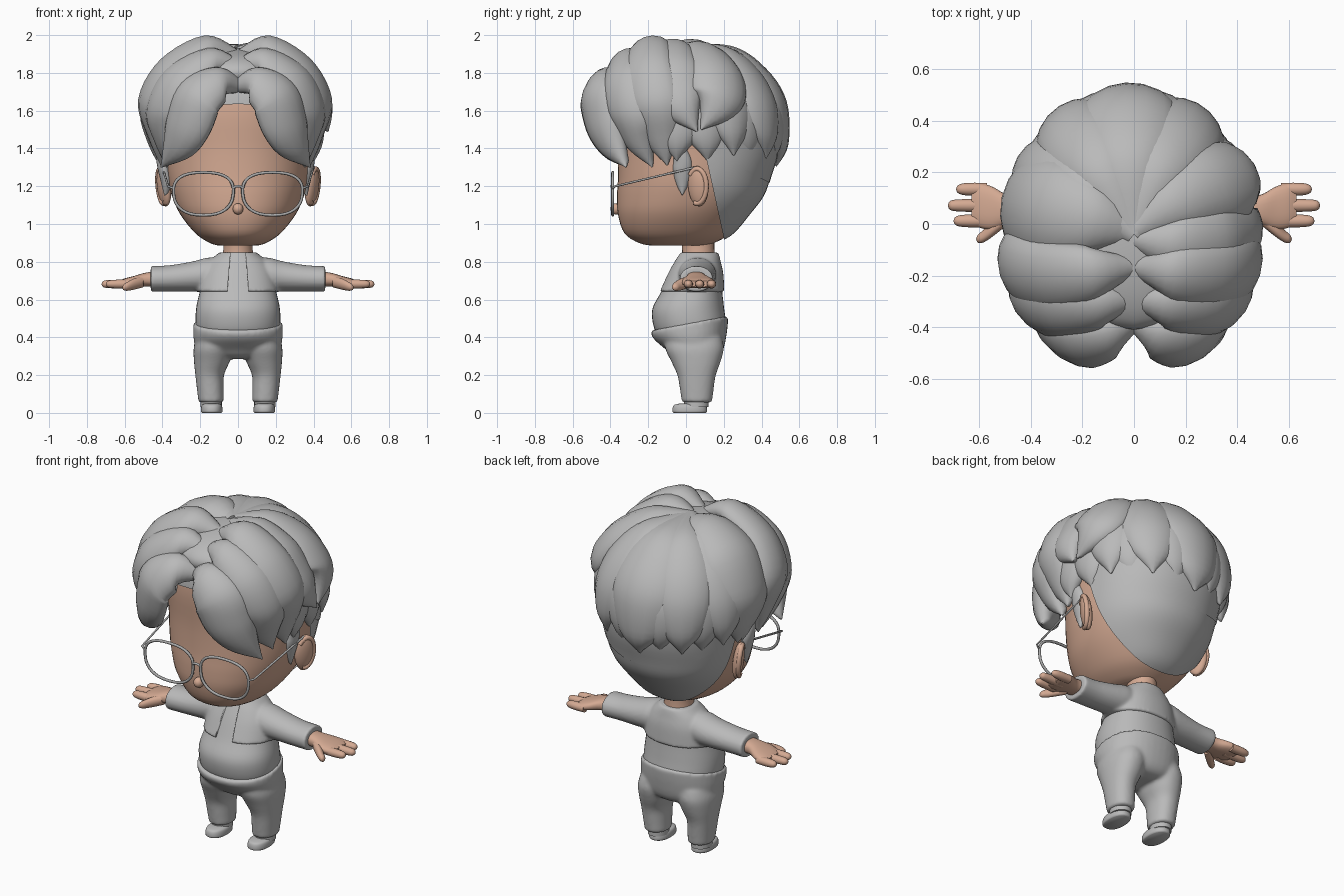
import bpy, bmesh, math
from mathutils import Vector

if "Cube" in bpy.data.objects:
    bpy.data.objects.remove(bpy.data.objects["Cube"])


def material(name, rgb):
    m = bpy.data.materials.new(name)
    m.diffuse_color = (*rgb, 1)
    m.use_nodes = True
    m.node_tree.nodes["Principled BSDF"].inputs["Base Color"].default_value = m.diffuse_color
    return m


GREY = material("soft grey", (0.49, 0.49, 0.49))
SKIN = material("warm skin", (0.66, 0.40, 0.29))
METAL = material("frame grey", (0.40, 0.40, 0.40))


def spline(pts, steps):
    """Catmull-Rom interpolation of tuples of two or more numbers."""
    pts = [Vector(p) for p in pts]
    p = [pts[0]] + pts + [pts[-1]]
    out = []
    for i in range(1, len(p) - 2):
        a, b, c, d = p[i - 1:i + 3]
        for t in (k / steps for k in range(steps)):
            out.append(0.5 * (2 * b + (c - a) * t + (2 * a - 5 * b + 4 * c - d) * t * t
                              + (3 * b - a - 3 * c + d) * t ** 3))
    return out + [pts[-1]]


def skin_rings(name, rings, mat, angle=50):
    """Skin a list of equal point rings and cap both ends."""
    bm = bmesh.new()
    vs = [[bm.verts.new(p) for p in r] for r in rings]
    n = len(vs[0])
    for a, b in zip(vs, vs[1:]):
        for i in range(n):
            bm.faces.new((a[i], a[(i + 1) % n], b[(i + 1) % n], b[i]))
    bm.faces.new(vs[0][::-1])
    bm.faces.new(vs[-1])
    bmesh.ops.recalc_face_normals(bm, faces=bm.faces[:])
    me = bpy.data.meshes.new(name)
    bm.to_mesh(me)
    bm.free()
    me.materials.append(mat)
    me.shade_smooth()
    me.set_sharp_from_angle(angle=math.radians(angle))
    ob = bpy.data.objects.new(name, me)
    bpy.context.collection.objects.link(ob)
    return ob


def loft(name, rings, mat, axis="z", n=32, p=2.0, steps=4, grow=0.0):
    """Rings are (t, centre a, centre b, radius a, radius b) across the axis."""
    out = []
    for t, ca, cb, ra, rb in spline(rings, steps):
        ring = []
        for i in range(n):
            c, s = math.cos(math.tau * i / n), math.sin(math.tau * i / n)
            a = ca + (max(ra, .002) + grow) * math.copysign(abs(c) ** (2 / p), c)
            b = cb + (max(rb, .002) + grow) * math.copysign(abs(s) ** (2 / p), s)
            ring.append((a, b, t) if axis == "z" else (t, a, b))
        out.append(ring)
    return skin_rings(name, out, mat)


def cut(ob, co, no):
    """Keep only the side the normal points to."""
    bm = bmesh.new()
    bm.from_mesh(ob.data)
    bmesh.ops.bisect_plane(bm, geom=bm.verts[:] + bm.edges[:] + bm.faces[:], plane_co=co, plane_no=no, clear_inner=True)
    bm.to_mesh(ob.data)
    bm.free()


def fuse(name, parts, smooth):
    """Merge overlapping cloth parts into one soft surface."""
    bm = bmesh.new()
    for ob in parts:
        bm.from_mesh(ob.data)
        if ob != parts[0]:
            bpy.data.objects.remove(ob)
    bm.to_mesh(parts[0].data)
    bm.free()
    parts[0].name = name
    re = parts[0].modifiers.new("union", "REMESH")
    re.mode, re.voxel_size, re.use_smooth_shade = "VOXEL", .009, True
    sm = parts[0].modifiers.new("soften", "SMOOTH")
    sm.factor, sm.iterations = .5, smooth
    return parts[0]


def ball(name, loc, scale, mat, rot=(0, 0, 0)):
    bpy.ops.mesh.primitive_uv_sphere_add(segments=24, ring_count=14, location=loc, rotation=rot)
    ob = bpy.context.object
    ob.name, ob.scale = name, scale
    ob.data.materials.append(mat)
    ob.data.shade_smooth()


def wire(name, pts, r, mat, cyclic=False):
    cu = bpy.data.curves.new(name, "CURVE")
    cu.dimensions, cu.bevel_depth, cu.bevel_resolution = "3D", r, 2
    sp = cu.splines.new("POLY")
    sp.points.add(len(pts) - 1)
    for q, co in zip(sp.points, pts):
        q.co = (*co, 1)
    sp.use_cyclic_u = cyclic
    cu.materials.append(mat)
    bpy.context.collection.objects.link(bpy.data.objects.new(name, cu))


HEAD_MID = Vector((0, 0, 1.47))
TAPER = [(0, .3), (.2, .75), (.4, 1), (.6, 1), (.8, .72), (1, .03)]  # position, width


def lock(name, pts, w, th=.07):
    """A leaf-shaped hair clump whose outer face follows the path."""
    path, wid = spline(pts, 5), spline(TAPER, 5)
    rings = []
    for i, p in enumerate(path):
        t = (path[min(i + 1, len(path) - 1)] - path[max(i - 1, 0)]).normalized()
        n = p - HEAD_MID
        n = (n - t * n.dot(t)).normalized()
        s = t.cross(n)
        k = wid[round(i * (len(wid) - 1) / (len(path) - 1))][1]
        h = th * min(1, k + .25) if k > .1 else th * .1
        xs = [(w * k * math.cos(math.tau * j / 16), math.sin(math.tau * j / 16)) for j in range(16)]
        rings.append([p + s * x + n * (h * (q - 1) - x * x * .9) for x, q in xs])
    skin_rings(name, rings, GREY, 60)


# Head
HEAD = [(.885, 0, -.04, .10, .14), (.90, 0, -.05, .15, .20), (.95, 0, -.045, .225, .28),
        (1.05, 0, -.02, .305, .34), (1.15, 0, .015, .35, .38), (1.25, 0, .035, .375, .395),
        (1.4, 0, .055, .39, .415), (1.6, 0, .05, .41, .42), (1.75, 0, .03, .37, .37),
        (1.83, 0, .01, .25, .25), (1.87, 0, 0, .06, .06)]
loft("head", HEAD, SKIN, n=48, p=2.15)
ball("nose", (0, -.37, 1.08), (.028, .03, .03), SKIN)

# Hair base: nape shell, skull cap and crown filler
cut(loft("nape_hair", HEAD, GREY, n=48, p=2.15, grow=.018), (0, .14, 1.2), (0, 1, .22))
cut(loft("skull_cap_hair", HEAD, GREY, n=48, p=2.15, grow=.022), (0, -.38, 1.63), (0, .5, 1))
ball("crown_hair", (0, -.03, 1.80), (.3, .38, .135), GREY)

# Side hair and fringe: (half width, path, right-hand shift towards the front)
SIDE = {
    "crown_side_lock": (.20, [(0, -.03, 1.93), (.18, .02, 1.98), (.4, .07, 1.87), (.51, .1, 1.63), (.48, .11, 1.45), (.42, .11, 1.33)]),
    "middle_side_lock": (.155, [(0, -.18, 1.92), (.17, -.22, 1.99), (.4, -.24, 1.86), (.52, -.2, 1.65), (.47, -.15, 1.45), (.41, -.1, 1.31)]),
    "front_side_lock": (.14, [(0, -.32, 1.86), (.15, -.36, 1.91), (.36, -.38, 1.79), (.46, -.34, 1.6), (.43, -.28, 1.43), (.38, -.18, 1.3)]),
    "fringe": (.145, [(-.02, -.40, 1.75), (.09, -.49, 1.79), (.24, -.53, 1.70), (.31, -.50, 1.54), (.36, -.43, 1.41), (.41, -.32, 1.30)]),
    "sideburn": (.05, [(.43, -.04, 1.45), (.435, -.03, 1.38), (.43, -.02, 1.32), (.42, -.02, 1.27), (.405, -.02, 1.21), (.39, -.02, 1.15)]),
}
for side, f in (("left", -1), ("right", .94)):
    for name, (w, pts) in SIDE.items():
        if (name, side) != ("crown_side_lock", "right"):
            lock(f"{name}_{side}", [(x * f, y, z) for x, y, z in pts], w, .03 if name == "sideburn" else .07)
# Short overlapping locks on the right of the crown
lock("short_front_lock_right", [(0, -.06, 1.94), (.17, -.09, 1.98), (.36, -.09, 1.88), (.46, -.06, 1.74),
                                (.5, -.01, 1.62), (.48, .06, 1.49)], .155)
lock("short_back_lock_right", [(0, -.03, 1.95), (.17, .08, 1.965), (.34, .17, 1.87), (.455, .2, 1.73),
                               (.49, .17, 1.62), (.475, .08, 1.5)], .16)


def on_hair(az, el, r=1.0):
    a, e = math.radians(az), math.radians(el)
    return (-.015 + .495 * r * math.cos(e) * math.cos(a), .555 * r * math.cos(e) * math.sin(a),
            1.52 + .47 * r * math.sin(e))


# Back hair: an upper layer from the crown over a lower layer of tips
for i, (az, w, tip) in enumerate([(30, .15, -20), (58, .17, -22), (92, .20, -28), (124, .17, -24), (152, .16, -20)]):
    lock(f"back_lock_{i}", [(0, -.04, 1.95)] + [on_hair(az, e) for e in (64, 40, 16, tip + 16)]
         + [on_hair(az, tip, .98)], w)
for i, az in enumerate((-6, 14, 44, 76, 108, 138, 170)):
    lock(f"lower_back_lock_{i}", [on_hair(az, e, .96) for e in (45, 28, 12, -2, -14)]
         + [on_hair(az, -25, .94)], .13)

# Ears and glasses
for side, s in (("left", -1), ("right", 1)):
    ball(f"ear_{side}", (s * .392, .065, 1.2), (.03, .058, .108), SKIN, (0, s * .12, -s * .45))
    rim = []
    for k in range(17):
        a = math.radians(-110 + 250 * k / 16)
        u = .048 * math.cos(a)
        rim.append((s * (.402 + .45 * u + .009 * math.sin(a)), .06 + u, 1.2 + .092 * math.sin(a)))
    wire(f"ear_rim_{side}", rim, .014, SKIN)
    lens = []
    for k in range(32):
        c, q = math.cos(math.tau * k / 32), math.sin(math.tau * k / 32)
        lens.append((s * .183 + (.158 + .012 * q) * math.copysign(abs(c) ** .8, c), -.388,
                     1.16 + .113 * math.copysign(abs(q) ** .8, q)))
    wire(f"lens_frame_{side}", lens, .008, METAL, True)
    wire(f"temple_{side}", [(s * .345, -.388, 1.19), (s * .37, -.375, 1.2), (s * .40, .05, 1.3)], .006, METAL)
wire("glasses_bridge", [(-.026, -.388, 1.19), (-.01, -.395, 1.2), (.01, -.395, 1.2), (.026, -.388, 1.19)], .007, METAL)

# Neck and shirt
loft("neck", [(.80, 0, .065, .09, .09), (.86, 0, .065, .078, .085), (.95, 0, .06, .08, .09)], SKIN)
TORSO = [(.40, 0, .02, .20, .165), (.46, 0, .02, .222, .192), (.55, 0, .012, .222, .19), (.64, 0, .03, .203, .162),
         (.74, 0, .05, .182, .135), (.80, 0, .06, .145, .112), (.84, 0, .067, .098, .095), (.85, 0, .067, .086, .087)]
loft("shirt", TORSO, GREY, n=40, p=2.2)

# Sleeves, hands and fingers
FINGERS = {"ring_finger": (.135, .69), "middle_finger": (.072, .722), "index_finger": (.012, .70)}
cloth = [loft("jacket", TORSO[3:], GREY, n=48, p=2.2, grow=.012)]
for side, s in (("left", -1), ("right", 1)):
    cloth.append(loft(f"sleeve_{side}", [(s * x, a, b, c, d) for x, a, b, c, d in (
        (.08, .06, .735, .09, .085), (.16, .06, .732, .1, .09), (.24, .06, .722, .094, .08),
        (.36, .055, .712, .088, .07), (.462, .055, .709, .089, .068))], GREY, "x"))
    loft(f"palm_{side}", [(s * x, a, b, c, d) for x, a, b, c, d in (
        (.42, .055, .708, .055, .042), (.49, .055, .706, .058, .036), (.55, .062, .695, .083, .030),
        (.60, .072, .686, .086, .026), (.63, .074, .683, .07, .016))], SKIN, "x", 24, 2.4)
    for name, (y, tip) in FINGERS.items():
        loft(f"{name}_{side}", [(s * x, y, .682, r, r * .95) for x, r in (
            (.57, .024), (.63, .025), (tip - .025, .022), (tip - .006, .014), (tip, .002))], SKIN, "x", 14)
    loft(f"thumb_{side}", [(s * x, y, z, r, r) for x, y, z, r in (
        (.50, .02, .695, .03), (.55, -.02, .682, .03), (.585, -.048, .67, .024),
        (.605, -.057, .665, .016), (.612, -.058, .664, .002))], SKIN, "x", 14)

# Cropped jacket fused with its sleeves and opened at the front
jacket = fuse("jacket", cloth, 5)
opening = skin_rings("jacket_opening_cutter", [[(-.06, y, .6), (.06, y, .6), (.035, y, .9), (-.035, y, .9)]
                                               for y in (-.4, 0)], GREY)
opening.hide_render = True
slit = jacket.modifiers.new("opening", "BOOLEAN")
slit.object, slit.operation = opening, "DIFFERENCE"

# Trousers with a waist rising to the back, then ankles and shoes
hips = loft("hips", [(.285, 0, .05, .07, .07), (.30, 0, .05, .16, .12), (.34, 0, .045, .22, .155),
                     (.40, 0, .028, .236, .188), (.45, 0, .02, .237, .203), (.475, 0, .02, .236, .203)], GREY, n=40, p=2.2)
for v in hips.data.vertices:
    v.co.z += .19 * (v.co.y - .02) * min(1, max(0, (v.co.z - .33) / .12))
legs = []
for side, s in (("left", -1), ("right", 1)):
    legs.append(loft(f"leg_{side}", [(z, s * x, y, a, b) for z, x, y, a, b in (
        (.055, .142, .058, .067, .08), (.13, .147, .057, .071, .09), (.20, .150, .056, .076, .102),
        (.27, .139, .053, .094, .13), (.34, .13, .045, .105, .155), (.40, .12, .04, .1, .15))], GREY, p=2.2))
    loft(f"ankle_{side}", [(.03, s * .142, .055, .056, .065), (.07, s * .142, .055, .056, .065)], GREY)
    loft(f"shoe_{side}", [(z, s * .139, y, a, b) for z, y, a, b in (
        (0, .02, .052, .085), (.008, .02, .057, .092), (.03, .02, .056, .09),
        (.043, .022, .05, .082), (.05, .03, .035, .06))], GREY, p=2.3)
fuse("trousers", [hips] + legs, 10)
